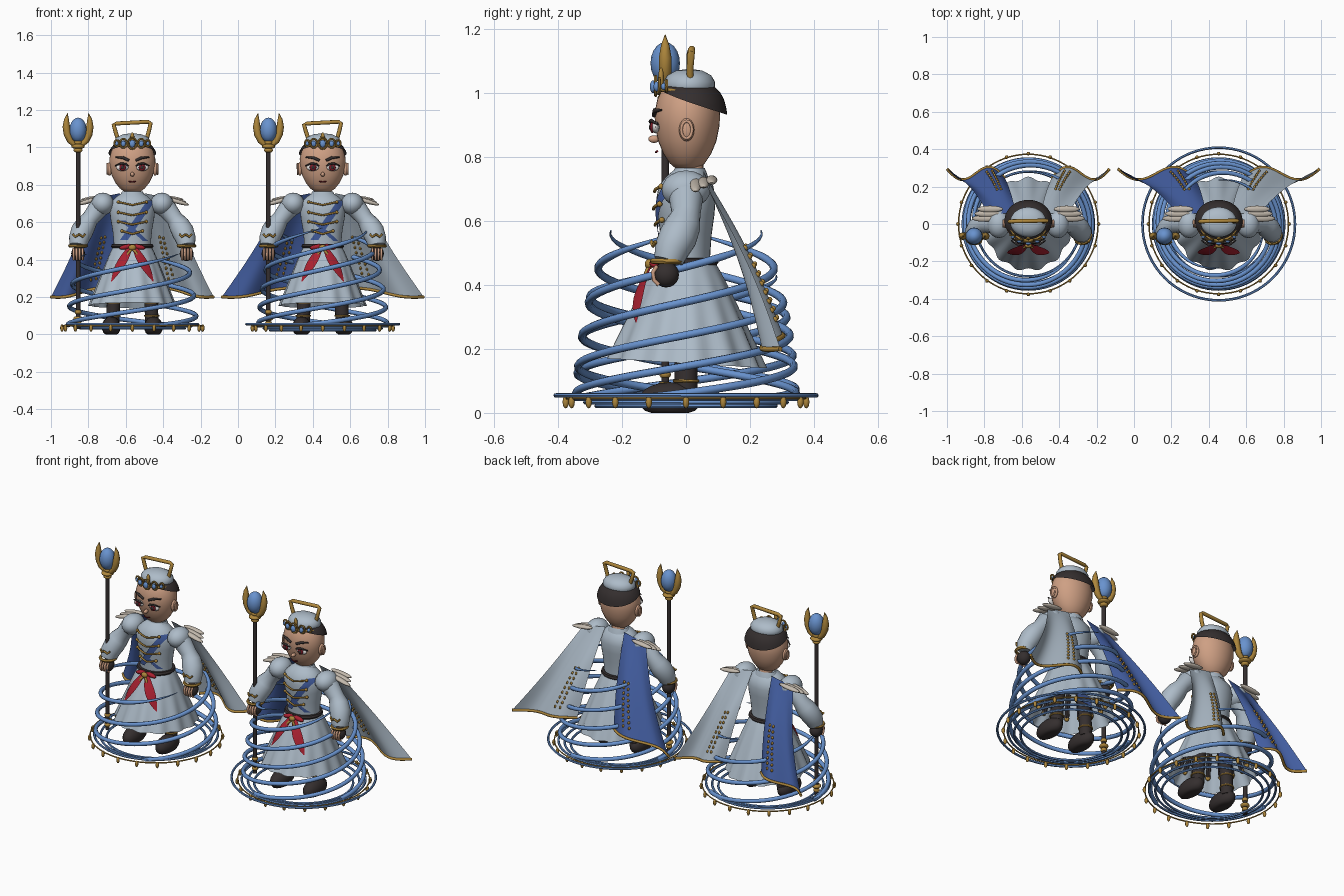
import bpy, bmesh
from math import sin, cos, pi, tau, sqrt, radians
from mathutils import Vector, Matrix

if "Cube" in bpy.data.objects:
    bpy.data.objects.remove(bpy.data.objects["Cube"])

def material(name, *rgb):
    m = bpy.data.materials.new(name)
    m.use_nodes = True
    m.diffuse_color = (*rgb, 1)
    m.node_tree.nodes["Principled BSDF"].inputs["Base Color"].default_value = (*rgb, 1)
    return m

CLOTH = material("pale grey blue cloth", .42, .50, .58)
BLUE = material("royal blue cloth", .055, .11, .35)
SKY = material("light blue", .14, .29, .62)
GOLD = material("gold", .42, .24, .045)
SKIN = material("skin", .62, .35, .23)
DARK = material("dark brown black", .035, .028, .028)
RED = material("red", .40, .015, .03)
BEIGE = material("beige feather", .55, .49, .42)
WHITE = material("eye white", .8, .78, .76)
MAROON = material("maroon iris", .2, .01, .02)
HEAD = [(.757, 0), (.765, .045), (.78, .066), (.81, .09), (.85, .11), (.9, .122), (.94, .123),
        (.98, .113), (1.01, .095), (1.035, .06), (1.045, 0)]
TORSO = [(.45, .098), (.5, .1), (.56, .106), (.62, .117), (.67, .122), (.71, .112), (.74, .08), (.765, .04)]

def finish(name, bm, mat):
    bmesh.ops.remove_doubles(bm, verts=bm.verts, dist=1e-5)
    bmesh.ops.recalc_face_normals(bm, faces=bm.faces)
    mesh = bpy.data.meshes.new(prefix + name)
    bm.to_mesh(mesh)
    bm.free()
    mesh.materials.append(mat)
    for p in mesh.polygons:
        p.use_smooth = True
    mesh.set_sharp_from_angle(angle=radians(50))
    ob = bpy.data.objects.new(prefix + name, mesh)
    ob.location = origin
    bpy.context.scene.collection.objects.link(ob)

def surface(name, f, nu, nv, mat):
    bm = bmesh.new()
    g = [[bm.verts.new(f(i / nu, j / nv)) for j in range(nv + 1)] for i in range(nu + 1)]
    for i in range(nu):
        for j in range(nv):
            bm.faces.new((g[i][j], g[i + 1][j], g[i + 1][j + 1], g[i][j + 1]))
    finish(name, bm, mat)

def ball(name, loc, size, mat, tilt=0, seg=16):
    bm = bmesh.new()
    bmesh.ops.create_uvsphere(bm, u_segments=seg, v_segments=seg // 2 + 2, radius=1)
    bm.transform(Matrix.Translation(loc) @ Matrix.Rotation(tilt, 4, 'Y') @ Matrix.Diagonal((*size, 1)))
    for v in bm.verts:
        v.co.z = max(v.co.z, 0)
    finish(name, bm, mat)

def tube(name, pts, radius, mat, closed=False, sides=8):
    pts, n = [Vector(p) for p in pts], len(pts)
    rad = radius if isinstance(radius, list) else [radius] * n
    bm, rings, side = bmesh.new(), [], None
    for i, p in enumerate(pts):
        a, b = (pts[i - 1], pts[(i + 1) % n]) if closed else (pts[max(i - 1, 0)], pts[min(i + 1, n - 1)])
        t = (b - a).normalized()
        side = (t.orthogonal() if side is None else side - t * side.dot(t)).normalized()
        up = t.cross(side)
        angles = [tau * k / sides for k in range(sides)]
        rings.append([bm.verts.new(p + (side * cos(q) + up * sin(q)) * rad[i]) for q in angles])
    for i in range(n if closed else n - 1):
        r, s = rings[i], rings[(i + 1) % n]
        for k in range(sides):
            m = (k + 1) % sides
            bm.faces.new((r[k], r[m], s[m], s[k]))
    if not closed:
        bm.faces.new(rings[0])
        bm.faces.new(rings[-1])
    finish(name, bm, mat)

def ring(name, c, rx, ry, radius, mat, axis=(0, 1, 0), n=48):
    pts = [Vector(c) + Vector((rx * cos(tau * i / n), 0, 0)) + Vector(axis) * ry * sin(tau * i / n) for i in range(n)]
    tube(name, pts, radius, mat, True, 6)

def lookup(profile, z):
    for (a, r), (b, s) in zip(profile, profile[1:]):
        if z <= b:
            return r + (s - r) * max(0, (z - a) / (b - a))
    return profile[-1][1]

def lathe(name, profile, mat, depth=1, cy=0, seg=32):
    def f(u, v):
        z, r = profile[round(v * (len(profile) - 1))]
        return (r * cos(tau * u), cy + depth * r * sin(tau * u), z)
    surface(name, f, seg, len(profile) - 1, mat)

def torso_front(x, z):
    return -.76 * sqrt(max(lookup(TORSO, z) ** 2 - x * x, .0004)) - .007

def skirt(u, v, gap=0):
    a, t = tau * u, v ** .9
    fold = 1 + .035 * t * sin(13 * a) + gap
    return Vector(((.097 + .133 * t) * fold * cos(a), (.085 + .16 * t) * fold * sin(a), .48 - (.325 + .015 * sin(a)) * v))

def hair(u, v):
    low = .972 - .04 * sin(tau * u)
    z = low + (1.035 - low) * v
    r = lookup(HEAD, z) * 1.07 + .004
    return (r * cos(tau * u), .007 + r * .9 * sin(tau * u), z)

def head_and_hat():
    lathe("head", HEAD, SKIN, .83, .004)
    lathe("neck", [(.73, .05), (.75, .042), (.79, .042)], SKIN, 1, .012)
    surface("hair", hair, 36, 6, DARK)
    lathe("cap", [(1.0, .088), (1.015, .097), (1.035, .097), (1.055, .083), (1.07, .05), (1.076, 0)], CLOTH, .83, .01)
    tube("cap_arch", [(-.075, .013, 1.04), (-.09, .013, 1.085), (-.1, .013, 1.122), (-.085, .015, 1.128),
                      (.085, .018, 1.137), (.098, .017, 1.13), (.088, .013, 1.085), (.075, .013, 1.04)], .011, GOLD)
    # Tiara with gems
    arc = [.2 * i - 1.3 for i in range(14)]
    tube("tiara_band", [(.1 * sin(a), .01 - .098 * cos(a), 1.0 + .012 * cos(a)) for a in arc], .007, GOLD)
    for x, s in ((0, 1.25), (-.048, 1), (.048, 1), (-.083, .7), (.083, .7)):
        y = 5 * x * x - .095
        ball("tiara_gem", (x, y - .008, 1.02), (.013 * s, .01, .016 * s), SKY)
        ring("tiara_setting", (x, y, 1.022), .019 * s, .024 * s, .005, GOLD, (0, 0, 1), 16)
    ball("tiara_leaf", (0, -.078, 1.045), (.012, .009, .035), GOLD)
    # Face
    ball("nose", (0, -.1, .856), (.011, .018, .012), SKIN)
    tube("mouth", [(-.02, -.09, .818), (0, -.094, .815), (.02, -.09, .818)], .0035, MAROON)
    for s in (-1, 1):
        ball("ear", (s * .122, .002, .885), (.015, .024, .036), SKIN)
        rim = [tau * i / 16 for i in range(16)]
        tube("ear_rim", [(s * .134, .002 + .017 * cos(a), .885 + .027 * sin(a)) for a in rim], .005, SKIN, True)
        ball("eye", (s * .054, -.095, .893), (.033, .012, .019), WHITE)
        ball("iris", (s * .052, -.105, .893), (.018, .008, .018), MAROON)
        ball("pupil", (s * .052, -.111, .893), (.009, .005, .01), DARK)
        tube("lash", [(s * .02, -.104, .9), (s * .035, -.111, .911), (s * .06, -.109, .914), (s * .092, -.088, .902)],
             [.003, .006, .006, .003], DARK)
        tube("brow", [(s * .018, -.1, .93), (s * .05, -.097, .945), (s * .09, -.077, .947)], [.007, .008, .003], DARK)

def body():
    lathe("torso", TORSO, CLOTH, .76)
    lathe("collar", [(.735, .068), (.755, .06), (.765, .055)], CLOTH, .85, .012)
    surface("skirt", skirt, 104, 10, CLOTH)
    ring("belt", (0, 0, .472), .101, .089, .013, DARK)
    # Chest sashes and braid bars
    for name, a, b, w in (("sash", (.1, .715), (-.045, .505), .042), ("cross_sash", (-.05, .61), (.07, .5), .028)):
        def strip(u, v):
            x, z = a[0] + (b[0] - a[0]) * u + w * (v - .5), a[1] + (b[1] - a[1]) * u
            return (x, torso_front(x, z), z)
        surface(name, strip, 12, 4, BLUE)
    for z, w in ((.7, .075), (.645, .075), (.595, .075), (.545, .055)):
        bar = [i / 5 - 1 for i in range(11)]
        tube("braid_bar", [(x * w, torso_front(x * w, z) - .004, z + .016 * abs(x) - .008) for x in bar], .005, GOLD)
        for s in (-1, 1):
            ball("braid_button", (s * w, torso_front(w, z) - .005, z + .008), (.009, .009, .009), GOLD, seg=10)
    # Red tails, knot and legs
    ball("knot", (0, -.115, .465), (.02, .014, .016), GOLD)
    for s in (-1, 1):
        def tail(u, v):
            x = s * (.012 + .1 * u) + (v - .5) * (.004 + .05 * abs(sin(pi * (.12 + .88 * u))))
            z = .468 - .185 * u
            t = (.48 - z) / .325
            bulge = sqrt(max(.05, 1 - (x / (.097 + .133 * t)) ** 2))
            return (x, -(.085 + .16 * t) * bulge - .015 - .012 * sin(pi * u), z)
        surface("red_tail", tail, 12, 4, RED)
        ball("red_bow", (s * .035, -.1, .468), (.035, .014, .013), RED, s * .2)
        tube("knot_tassel", [(0, -.115, .46), (s * .022, -.125, .435), (s * .03, -.13, .4)], [.007, .007, .003], GOLD)
        ball("boot", (s * .113, -.05, .04), (.05, .098, .056), DARK)
        tube("leg", [(s * .105, 0, .05), (s * .1, 0, .18), (s * .07, 0, .4)], [.036, .036, .04], DARK, sides=16)
        for z in (.1, .17):
            ring("leg_band", (s * .104, 0, z), .037, .037, .005, GOLD, n=20)
    # Hanging strips under the skirt
    for i in range(16):
        top, tip = skirt((i + .5) / 16, .3, -.12), skirt((i + .5) / 16, .8, -.12)
        tube("under_strip", [top, tip], .014, DARK, sides=6)
        ball("strip_tip", tip, (.014, .014, .016), GOLD, seg=8)
    surface("under_panel", lambda u, v: (.1 * (u - .5), .06 + .06 * v, .42 - .25 * v), 2, 2, BLUE)

def arm(s):
    ball("shoulder", (s * .158, 0, .698), (.062, .076, .06), CLOTH)
    sleeve = ((.14, 0, .71), (.19, 0, .665), (.225, 0, .62), (.25, -.01, .585), (.27, -.025, .55), (.285, -.045, .51),
              (.29, -.055, .475))
    tube("sleeve", [(s * x, y, z) for x, y, z in sleeve], [.05, .052, .045, .056, .06, .055, .046], CLOTH, sides=20)
    ring("cuff", (s * .29, -.06, .474), .044, .044, .009, GOLD, n=24)
    for k in (-1, 1):
        x = s * .285
        tube("cuff_ornament", [(x, -.108, .535), (x + k * .02, -.103, .522), (x + k * .032, -.095, .535)], .006, GOLD)
    ball("glove", (s * .29, -.062, .432), (.037, .04, .04), DARK)
    for k in range(4):
        x = s * .29 + (k - 1.5) * .016
        tube("finger", [(x, -.09, .46), (x, -.103, .44), (x, -.1, .415), (x, -.085, .4)], .0065, SKIN)
    for k in range(3):
        loc = (s * (.235 - .015 * k), .03 + .025 * k, .712 + .008 * k)
        ball("shoulder_feather", loc, (.07, .018, .012), BEIGE, s * (.28 - .08 * k))

def cape(s, reach, mat):
    def f(u, v):
        x = .065 + .15 * u + v * (.06 + (reach - .275) * u) - .015 * u * sin(pi * v)
        y = .055 + v * (.19 + .05 * u + .045 * sin(tau * u)) + .02 * sin(pi * v)
        return Vector((s * x, y, .755 - .03 * u * (1 - v) - v * (.51 + .045 * u) + .01 * v * sin(tau * u)))
    surface("cape_panel", f, 24, 16, mat)
    tube("cape_hem", [f(i / 24, 1) for i in range(25)], .008, GOLD)
    for i in range(18):
        ball("cape_stud", f(.26 + .1 * (i % 2), .45 + .055 * (i // 2)), (.007, .009, .009), GOLD, seg=8)

def staff(x, y):
    tube("staff_pole", [(x, y, .03), (x, y, 1.0)], .0125, DARK, sides=12)
    for z, r in ((.06, .018), (.085, .026), (.12, .018), (.985, .024), (1.005, .036), (1.025, .022)):
        ball("staff_collar", (x, y, z), (r, r, .014), GOLD)
    ball("staff_orb", (x, y, 1.093), (.046, .046, .066), SKY)
    prong = ((.015, 1.01), (.042, 1.035), (.057, 1.07), (.063, 1.11), (.062, 1.15), (.056, 1.183))
    for s in (-1, 1):
        tube("staff_prong", [(x + s * d, y, z) for d, z in prong], [.012, .017, .02, .02, .013, .001], GOLD)

def magic_rings(radii, top, turns, count):
    for i, r in enumerate(radii):
        ring("ground_ring", (0, 0, .055 - .011 * i), r, r, .007, SKY, n=72)
    ring("bead_ring", (0, 0, .046), .373, .373, .004, GOLD, n=72)
    for i in range(20):
        ball("bead", (.376 * cos(tau * i / 20), .376 * sin(tau * i / 20), .034), (.01, .01, .02), GOLD, seg=8)
    for k in range(count):
        pts = []
        for t in [i / 72 for i in range(73)]:
            z = .05 + (top - .05) * t ** 1.15
            r, a = .345 - .11 * (z / .57) ** 2, pi / 2 + tau * (k / count - turns * (1 - t))
            pts.append((r * cos(a), r * sin(a), z))
        tube("spiral_strand", pts, [.0125 * min(1, .15 + (72 - i) / 12) for i in range(73)], SKY)

# Two figures side by side, the left one with a wider cape and taller spirals
for prefix, place, reach, *spirals in (("right_", -.565, .435, (.35, .315, .28), .43, 1.1, 3),
                                       ("left_", .453, .54, (.408, .35, .315, .28), .57, 1.3, 4)):
    origin = Vector((place, 0, 0))
    head_and_hat()
    body()
    for s in (-1, 1):
        arm(s)
        cape(s, reach, BLUE if s < 0 else CLOTH)
    staff(-.29, -.065)
    magic_rings(*spirals)
